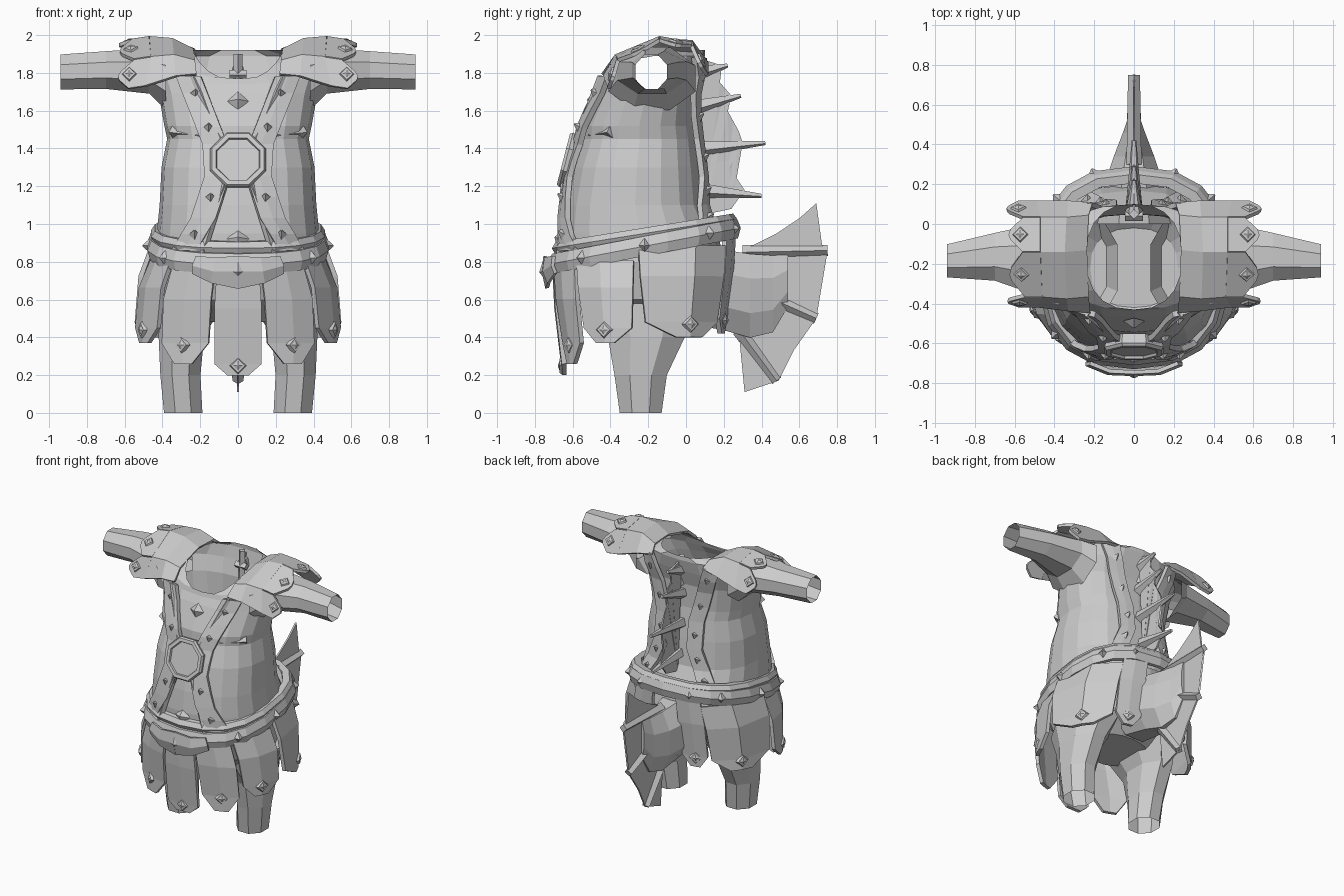
import bpy, bmesh
from math import sin, cos, radians, pi, copysign
from mathutils import Vector

if "Cube" in bpy.data.objects:
    bpy.data.objects.remove(bpy.data.objects["Cube"])

grey = bpy.data.materials.new("plain grey")
grey.use_nodes = True
grey.diffuse_color = (0.6, 0.6, 0.6, 1)
grey.node_tree.nodes["Principled BSDF"].inputs["Base Color"].default_value = (0.6, 0.6, 0.6, 1)


def finish(name, bm, mirror=False, thick=0):
    bmesh.ops.recalc_face_normals(bm, faces=bm.faces)
    mesh = bpy.data.meshes.new(name)
    bm.to_mesh(mesh)
    bm.free()
    mesh.materials.append(grey)
    obj = bpy.data.objects.new(name, mesh)
    bpy.context.collection.objects.link(obj)
    if thick:
        mod = obj.modifiers.new("thickness", "SOLIDIFY")
        mod.thickness, mod.offset = thick, 0
    if mirror:
        mod = obj.modifiers.new("mirror", "MIRROR")
        mod.use_mirror_merge = False
    return obj


def grid(bm, rows, closed=False, caps=()):
    """Skin rows of points; caps lists the row indices to close."""
    vs = [[bm.verts.new(p) for p in row] for row in rows]
    n = len(rows[0])
    for a, b in zip(vs, vs[1:]):
        for i in range(n if closed else n - 1):
            j = (i + 1) % n
            bm.faces.new((a[i], a[j], b[j], b[i]))
    for c in caps:
        bm.faces.new(vs[c])


def sheet(name, rows, thick=0.02, mirror=True):
    bm = bmesh.new()
    grid(bm, rows)
    return finish(name, bm, mirror, thick)


def spow(v, e):
    return copysign(abs(v) ** e, v)


def oval(centre, u, v, n=8, turn=0.5):
    return [Vector(centre) + Vector(u) * cos(2 * pi * (i + turn) / n)
            + Vector(v) * sin(2 * pi * (i + turn) / n) for i in range(n)]


def tube(name, rings, caps, mirror=True):
    bm = bmesh.new()
    grid(bm, rings, True, caps)
    return finish(name, bm, mirror)


def cone(bm, base, tip, r1, r2=0.004, sides=4):
    axis = (Vector(tip) - Vector(base)).normalized()
    u = axis.cross(Vector((1, 0, 0)) if abs(axis.x) < 0.9 else Vector((0, 1, 0))).normalized()
    v = axis.cross(u)
    grid(bm, [oval(base, u * r1, v * r1, sides, 0), oval(tip, u * r2, v * r2, sides, 0)], True, (0, 1))


def stud(bm, p, normal, size=0.05):
    """Diamond frame plate with a small pyramid."""
    p, n = Vector(p), Vector(normal).normalized()
    cone(bm, p - n * 0.01, p + n * 0.008, size, size * 0.75)
    cone(bm, p + n * 0.008, p + n * 0.016, size * 0.5)


# Torso: height, half width, front, back, neckline drop at the front
BODY = [(0.48, .22, -.42, -.02, 0), (0.6, .40, -.58, .12, 0), (0.8, .45, -.66, .2, 0),
        (0.95, .43, -.66, .17, 0), (1.1, .415, -.64, .1, 0), (1.3, .405, -.60, .08, 0),
        (1.45, .375, -.55, .06, 0), (1.52, .39, -.545, .05, 0), (1.69, .42, -.47, .05, 0),
        (1.8, .45, -.44, .08, .06), (1.89, .40, -.43, .1, .12), (1.92, .24, -.43, .1, .16)]
POWER = 2.4


def body_ring(z, rx, front, back, drop, n=20):
    ring = []
    for i in range(n):
        a = 2 * pi * i / n
        s, c = spow(sin(a), 2 / POWER), spow(cos(a), 2 / POWER)
        ring.append((rx * s, (front + back) / 2 - c * (back - front) / 2, z - drop * max(0, c) ** 2))
    return ring


def skin(x, z, side, lift=0.025):
    """Point on the torso surface; side is -1 for front, 1 for back."""
    for lo, hi in zip(BODY, BODY[1:]):
        if lo[0] <= z <= hi[0]:
            t = (z - lo[0]) / (hi[0] - lo[0])
            rx, f, b = (lo[k] + (hi[k] - lo[k]) * t for k in (1, 2, 3))
            k = max(0, 1 - min(1, abs(x) / rx) ** POWER) ** (1 / POWER)
            return Vector((x, (f + b) / 2 + side * (k * (b - f) / 2 + lift), z))


bm = bmesh.new()
grid(bm, [body_ring(*r) for r in BODY], True, (0,))
holes = [f for f in bm.faces if abs(f.calc_center_median().x) > 0.36
         and 1.69 < f.calc_center_median().z < 1.88 and -.32 < f.calc_center_median().y < -.04]
bmesh.ops.delete(bm, geom=holes, context="FACES")
finish("torso", bm)

# Arms and legs
tube("arm", [oval((x, y, z), (0, ry, 0), (0, 0, rz)) for x, y, z, ry, rz in
             [(.38, -.18, 1.77, .25, .18), (.47, -.18, 1.81, .2, .13),
              (.7, -.165, 1.815, .13, .108), (.94, -.185, 1.805, .09, .1)]], ())
tube("leg", [oval((x, y, z), (rx, 0, 0), (0, ry, 0)) for x, y, z, rx, ry in
             [(.29, -.24, 0, .11, .12), (.305, -.24, .2, .115, .15),
              (.3, -.21, .4, .13, .22), (.25, -.22, .58, .18, .31)]], ())

# Shoulder pads: front-to-back arch with four pointed flaps
arches = [[(.22, -.44, 1.79), (.23, -.36, 1.86), (.24, -.13, 1.92), (.23, .04, 1.92), (.21, .1, 1.87)],
          [(.33, -.43, 1.78), (.34, -.37, 1.89), (.35, -.14, 1.975), (.34, .03, 1.965), (.33, .11, 1.85)],
          [(.49, -.41, 1.73), (.46, -.36, 1.88), (.47, -.14, 1.985), (.47, .03, 1.955), (.49, .11, 1.8)]]
sheet("shoulder_pad", arches)
studs = bmesh.new()
for a, b in zip(arches[2], arches[2][1:]):
    a, b = Vector(a), Vector(b)
    mid, out = (a + b) / 2, Vector((1, 0, -.15))
    normal = out.cross(b - a) * -1
    if normal.dot(mid - Vector((.5, -.15, 1.8))) < 0:
        normal.negate()
    normal.normalize()
    sheet("shoulder_flap", [[a, mid, b], [a + out * .09, mid + out * .1, b + out * .09],
                            [a.lerp(mid, .7) + out * .15, mid + out * .16, b.lerp(mid, .7) + out * .15]])
    stud(studs, mid + out * .1 + normal * .012, normal, .045)


# Harness straps, front and back, with little spikes
def strap(name, path, side, half):
    rows = []
    for (x, z), (x2, z2) in zip(path, path[1:]):
        for t in (0, .5):
            cx, cz = x + (x2 - x) * t, z + (z2 - z) * t
            rows.append([skin(cx + d * half, cz, side) for d in (-1, 0, 1)])
            if t and (side > 0 or abs(cz - 1.335) > .1):
                p = rows[-1][1]
                cone(studs, p, p + Vector((0, side * .035, .02)), .032)
    x, z = path[-1]
    rows.append([skin(x + d * half, z, side) for d in (-1, 0, 1)])
    sheet(name, rows, .03)


strap("front_strap", [(.26, 1.78), (.19, 1.6), (.12, 1.42), (.11, 1.25), (.18, 1.03), (.28, .86)], -1, .065)
strap("back_strap", [(.27, 1.88), (.2, 1.68), (.14, 1.45), (.14, 1.25), (.2, 1.1), (.27, .97)], 1, .055)
bars = bmesh.new()
for ends in ([(.24, 1.78), (.09, 1.44)], [(.07, 1.22), (.19, .84)]):
    p, q = (skin(x, z, -1, .03) for x, z in ends)
    cone(bars, p, q, .02, .02)
finish("thin_strap", bars, True)
for z, size in [(1.65, .055), (.92, .06)]:
    p = skin(0, z, -1, 0)
    cone(studs, p, p + Vector((0, -.035, .01)), size)

# Folds under the chest
folds = bmesh.new()
cone(folds, skin(.2, 1.47, -1, -.01), skin(.345, 1.49, -1, -.015), .012, .035)
finish("chest_fold", folds, True)

# Chest medallion: tilted octagonal ring with a shallow plate
u, v = Vector((1, 0, 0)), Vector((0, .25, .97))
n = Vector((0, -.97, .25))
c = Vector((0, -.615, 1.335))
tube("medallion", [oval(c + n * d, u * r, v * r) for r, d in
                   [(.15, -.03), (.16, .02), (.15, .035), (.125, .035), (.12, .022)]], (0, 4), False)


# Loop around the hips, squared a little
def around(deg, rx, ry, z, cy=-.22):
    a = radians(deg)
    e = 2 / 2.5
    return Vector((rx * spow(sin(a), e), cy - ry * spow(cos(a), e), z))


# Belt, tilted up toward the back
def belt(name, r, low, high, slope, base):
    rows = []
    for dr, dz in [(0, low), (.02, low), (.035, (low + high) / 2), (.015, high), (-.03, high), (-.03, low)]:
        row = [around(i * 20, r + dr - .035, r + dr - .01, 0) for i in range(18)]
        for p in row:
            p.z = base + (p.y + .72) * slope + dz
        rows.append(row)
    tube(name, rows, (), False)


belt("belt", .485, -.06, .045, .19, .795)
belt("upper_belt", .465, .02, .08, .16, .82)
sheet("belt_plate", [[(0, -.745, .83), (.12, -.74, .82), (.22, -.70, .83)],
                     [(0, -.755, .75), (.13, -.75, .75), (.24, -.705, .78)],
                     [(0, -.735, .66), (.14, -.725, .69), (.24, -.69, .74)]], .02)
for deg in (18, 52, 90, 130, 160):
    p = around(deg, .475, .495, 0)
    p.z = .79 + (p.y + .72) * .19
    out = Vector((p.x, p.y + .22, 0)).normalized()
    cone(studs, p - out * .01, p + out * .03, .04)
cone(studs, (0, -.75, .75), (0, -.775, .745), .05)

# Skirt flaps: centre angle, half spread, corner height, tip drop
for deg, half, low, drop in [(0, 10, .26, .06), (28, 17, .37, .11), (66, 20, .45, .08),
                             (119, 31, .48, .08), (161, 11, .5, .08)]:
    rows = []
    top = .84 - .09 * cos(radians(deg))
    for t, rx, ry, spread in [(0, .455, .475, 1), (.4, .515, .465, .98), (1, .535, .43, .93), (1, .53, .425, .35)]:
        z = top + (low - top) * t - drop * (spread < .5)
        rows.append([around(deg + d * half * spread, rx, ry, z) for d in (-1, 0, 1)])
    sheet("skirt_flap", rows, .025, deg > 0)
    p = rows[2][1]
    out = Vector((p.x, p.y + .22, 0)).normalized()
    stud(studs, p + out * .012 - Vector((0, 0, .01)), out, .05)
finish("studs", studs, True)

# Tail stump and ribbed fin
tube("tail", [oval((0, y, z), (rx, 0, 0), (0, 0, rz)) for y, z, rx, rz in
              [(.0, .66, .2, .2), (.2, .65, .16, .23), (.34, .62, .11, .24),
               (.46, .63, .06, .22), (.54, .7, .03, .15)]], (0, 4), False)


def membrane(name, outline):
    bm = bmesh.new()
    bm.faces.new([bm.verts.new((0, y, z)) for y, z in outline])
    bmesh.ops.triangulate(bm, faces=bm.faces)
    finish(name, bm, thick=.012)


membrane("tail_fin", [(.3, .86), (.48, .95), (.6, 1.03), (.69, 1.11), (.72, .89), (.75, .86), (.69, .7),
                      (.66, .53), (.69, .5), (.57, .33), (.49, .17), (.31, .11), (.36, .28), (.28, .42)])
ribs = bmesh.new()
for start, tip in [((.3, .85), (.75, .86)), ((.42, .62), (.69, .5)), ((.28, .44), (.48, .17))]:
    cone(ribs, (0, *start), (0, *tip), .038, .03)
finish("fin_ribs", ribs)

# Back crest: long spines joined by a ragged membrane
membrane("back_crest", [(.06, 1.88), (.19, 1.84), (.17, 1.76), (.24, 1.68), (.22, 1.6), (.28, 1.49), (.3, 1.43),
                        (.23, 1.3), (.31, 1.18), (.24, 1.08), (.1, 1.05)])
spines = bmesh.new()
for base, tip in [((.06, 1.8), (.22, 1.84)), ((.05, 1.62), (.29, 1.68)),
                  ((.06, 1.4), (.42, 1.43)), ((.08, 1.18), (.4, 1.15))]:
    cone(spines, (0, *base), (0, *tip), .045, .012, 5)
cone(spines, (0, .04, 1.68), (0, .05, 1.9), .025, .025)
cone(spines, (-.045, .04, 1.79), (.045, .04, 1.79), .025, .025)
finish("back_spines", spines)
